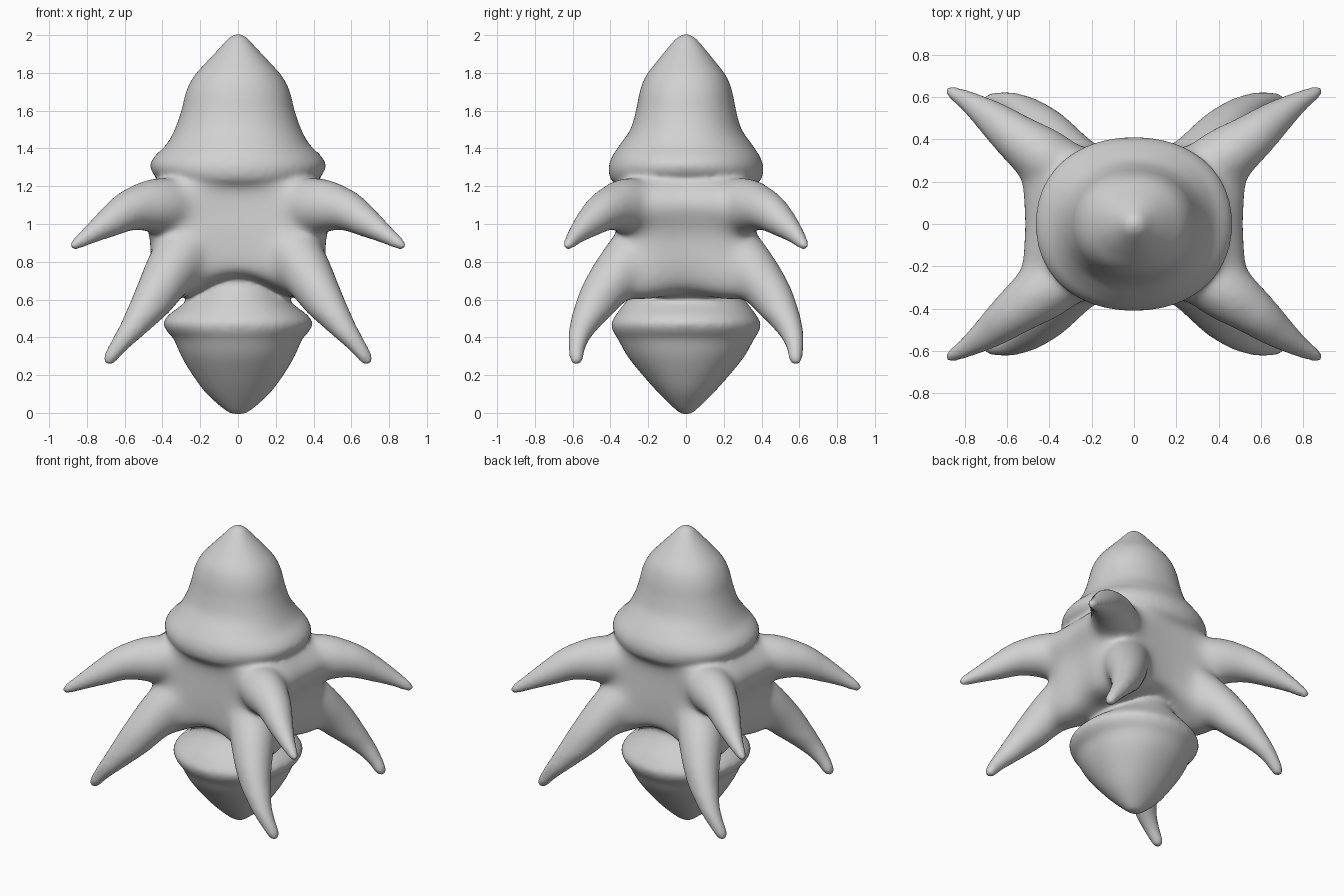
import bpy, bmesh, math
from mathutils import Vector

if "Cube" in bpy.data.objects:
    bpy.data.objects.remove(bpy.data.objects["Cube"])

SIDES = 64

grey = bpy.data.materials.new("soft grey")
grey.diffuse_color = (0.64, 0.64, 0.64, 1)
grey.use_nodes = True
grey.node_tree.nodes["Principled BSDF"].inputs["Base Color"].default_value = grey.diffuse_color

bm = bmesh.new()


def skin(rings):
    """Bridge a stack of vertex rings and cap both ends."""
    loops = [[bm.verts.new(p) for p in ring] for ring in rings]
    n = len(loops[0])
    for a, b in zip(loops, loops[1:]):
        for i in range(n):
            j = (i + 1) % n
            bm.faces.new((a[i], a[j], b[j], b[i]))
    bm.faces.new(loops[0][::-1])
    bm.faces.new(loops[-1])


def spline(points, steps=6):
    """Catmull-Rom interpolation through tuples of any length."""
    pts = [points[0]] + list(points) + [points[-1]]
    out = []
    for p0, p1, p2, p3 in zip(pts, pts[1:], pts[2:], pts[3:]):
        for s in range(steps):
            t = s / steps
            out.append([0.5 * (2 * b + (c - a) * t + (2 * a - 5 * b + 4 * c - d) * t * t
                               + (3 * b - a - 3 * c + d) * t ** 3)
                        for a, b, c, d in zip(p0, p1, p2, p3)])
    out.append(list(points[-1]))
    return out


def lathe(profile, power=2.0):
    """Oval stack of (z, half width, half depth, front/back lift, corner pull, corner drop)."""
    rings = []
    for z, rx, ry, lift, pull, drop in spline([tuple(p) + (0,) * (6 - len(p)) for p in profile]):
        ring = []
        for i in range(SIDES):
            a = 2 * math.pi * i / SIDES
            c, s = math.cos(a), math.sin(a)
            corner = math.sin(2 * a) ** 2
            r = (abs(c) ** power + abs(s) ** power) ** (-1 / power) * (1 + pull * corner)
            ring.append((rx * r * c, ry * r * s,
                         z + lift * max(0, 1 - (r * c) ** 2) - drop * corner))
        rings.append(ring)
    skin(rings)


def tentacle(path, sx, sy):
    """Tapered tube along (x, y, z, radius), mirrored by sx and sy."""
    pts = spline(path)
    pos = [Vector((p[0] * sx, p[1] * sy, p[2])) for p in pts]
    rings = []
    for i, p in enumerate(pos):
        d = (pos[min(i + 1, len(pos) - 1)] - pos[max(i - 1, 0)]).normalized()
        u = d.cross(Vector((0, 0, 1))).normalized()
        v = d.cross(u)
        r = pts[i][3]
        rings.append([p + r * (u * math.cos(k * math.pi / 8) + v * math.sin(k * math.pi / 8))
                      for k in range(16)])
    skin(rings)


# Pointed head with flared rim
lathe([(1.15, 0.30, 0.28, 0), (1.215, 0.37, 0.34, -0.02), (1.255, 0.44, 0.39, -0.035),
       (1.31, 0.465, 0.41, -0.025), (1.36, 0.44, 0.395, -0.01), (1.42, 0.38, 0.35, 0),
       (1.5, 0.335, 0.295, 0), (1.6, 0.30, 0.265, 0), (1.7, 0.275, 0.245, 0),
       (1.78, 0.235, 0.215, 0), (1.86, 0.165, 0.155, 0), (1.94, 0.09, 0.09, 0),
       (1.99, 0.045, 0.045, 0), (2.006, 0.012, 0.012, 0)], 2.15)

# Webbed body: a squarish cushion whose corners run out into the limbs
lathe([(0.65, 0.20, 0.20, 0.08, 0, 0), (0.625, 0.31, 0.28, 0.10, 0.12, 0.03),
       (0.66, 0.40, 0.325, 0.08, 0.16, 0.04), (0.74, 0.44, 0.35, 0.03, 0.12, 0.02),
       (0.85, 0.455, 0.355, 0, 0.06), (0.94, 0.46, 0.355, 0, 0.05),
       (1.02, 0.49, 0.35, 0, 0.06), (1.10, 0.52, 0.345, 0, 0.06),
       (1.17, 0.49, 0.345, 0, 0.05), (1.22, 0.44, 0.345, 0, 0.02),
       (1.27, 0.38, 0.33, 0)], 4.0)

# Lower bulb with rim and neck
lathe([(-0.008, 0.015, 0.012), (0.008, 0.06, 0.045), (0.1, 0.165, 0.14),
       (0.2, 0.24, 0.23), (0.3, 0.30, 0.31), (0.39, 0.34, 0.36),
       (0.43, 0.375, 0.385), (0.475, 0.395, 0.395), (0.52, 0.365, 0.37),
       (0.57, 0.30, 0.335), (0.63, 0.23, 0.29), (0.72, 0.19, 0.23),
       (0.80, 0.18, 0.2)], 2.15)

# Four upper arms and four lower legs
ARM = [(0.22, 0.17, 1.09, 0.14), (0.42, 0.31, 1.095, 0.148), (0.55, 0.405, 1.08, 0.12),
       (0.67, 0.50, 1.015, 0.084), (0.78, 0.577, 0.945, 0.051), (0.86, 0.621, 0.892, 0.03),
       (0.884, 0.632, 0.876, 0.014)]
LEG = [(0.22, 0.20, 0.92, 0.15), (0.33, 0.315, 0.79, 0.15), (0.435, 0.45, 0.625, 0.119),
       (0.55, 0.545, 0.46, 0.072), (0.625, 0.575, 0.365, 0.049), (0.683, 0.58, 0.282, 0.034),
       (0.697, 0.579, 0.26, 0.016)]
for sx in (-1, 1):
    for sy in (-1, 1):
        tentacle(ARM, sx, sy)
        tentacle(LEG, sx, sy)

bmesh.ops.recalc_face_normals(bm, faces=bm.faces)
mesh = bpy.data.meshes.new("tentacled_body")
bm.to_mesh(mesh)
bm.free()
mesh.materials.append(grey)
body = bpy.data.objects.new("tentacled_body", mesh)
bpy.context.collection.objects.link(body)

# Fuse the parts into one skin
fuse = body.modifiers.new("fuse", 'REMESH')
fuse.mode = 'VOXEL'
fuse.voxel_size = 0.014
fuse.use_smooth_shade = True
bpy.context.view_layer.update()
fused = bpy.data.meshes.new_from_object(body.evaluated_get(bpy.context.evaluated_depsgraph_get()))
body.modifiers.clear()
body.data = fused
if not fused.materials:
    fused.materials.append(grey)

# Melt the limb roots and webbing together, fading out along the limbs
joints = body.vertex_groups.new(name="joints")
for v in fused.vertices:
    x, y, z = v.co
    w = min((0.82 - math.hypot(x, y)) / 0.15, (1.24 - z) / 0.05, (z - 0.53) / 0.08, 1)
    if w > 0:
        joints.add([v.index], w, 'REPLACE')
melt = body.modifiers.new("melt", 'SMOOTH')
melt.factor = 0.5
melt.iterations = 90
melt.vertex_group = "joints"
soften = body.modifiers.new("soften", 'SMOOTH')
soften.factor = 0.5
soften.iterations = 10
